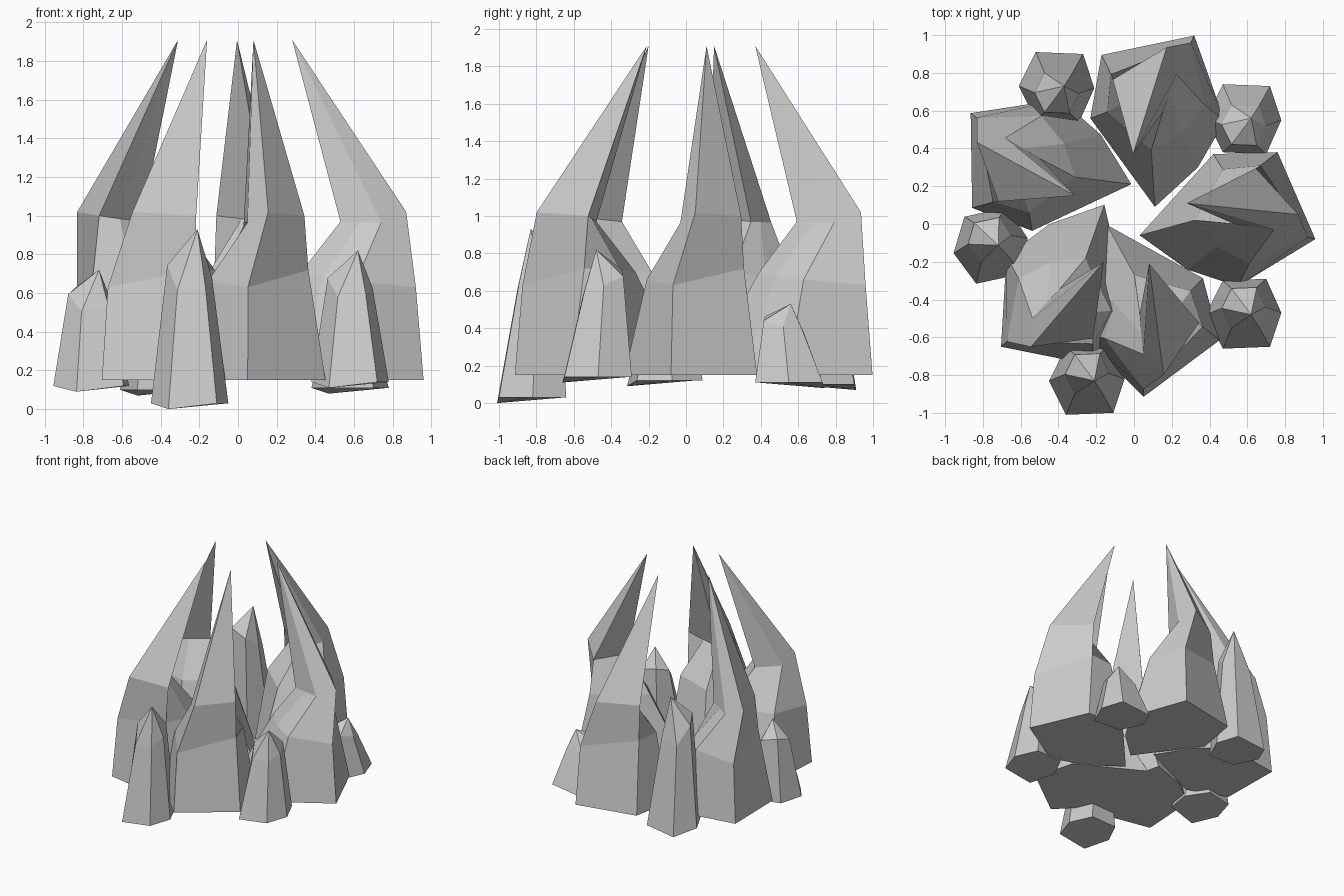
import bpy, bmesh
from math import radians
from mathutils import Matrix, Vector

if "Cube" in bpy.data.objects:
    bpy.data.objects.remove(bpy.data.objects["Cube"])


def loft(name, rings, tip, matrix):
    """Bridge equal-sized rings, cap the bottom and close onto a tip."""
    bm = bmesh.new()
    loops = [[bm.verts.new(p) for p in ring] for ring in rings]
    n = len(loops[0])
    top = bm.verts.new(tip)
    for lo, hi in zip(loops, loops[1:]):
        for i in range(n):
            j = (i + 1) % n
            bm.faces.new((lo[i], lo[j], hi[j], hi[i]))
    for i in range(n):
        bm.faces.new((loops[-1][i], loops[-1][(i + 1) % n], top))
    bm.faces.new(loops[0][::-1])
    bm.transform(matrix)
    bmesh.ops.recalc_face_normals(bm, faces=bm.faces)
    mesh = bpy.data.meshes.new(name)
    bm.to_mesh(mesh)
    bm.free()
    obj = bpy.data.objects.new(name, mesh)
    bpy.context.collection.objects.link(obj)
    return obj


# Large curved spike: base, shoulder and bend sections, pivoting about its tip
PIVOT = Vector((0.28, 0.11, 0))
BASE = [(.96, -.08, .15), (.76, .38, .15), (.42, .37, .15),
        (.03, -.06, .15), (.28, -.24, .15), (.55, -.33, .15)]
SHOULDER = [(.92, -.07, .63), (.67, .31, .72), (.47, .29, .72),
            (.32, .02, .70), (.44, -.12, .68), (.61, -.21, .66)]
BEND = [(.87, .05, 1.02), (.645, .295, 1.0), (.59, .15, .985),
        (.53, .0, .97), (.63, -.015, .967), (.74, -.03, .965)]
SPIKES = {  # tip x, tip y, turn
    "right_spike": (.28, .11, 0),
    "back_spike": (-.005, .37, 78.3),
    "left_spike": (-.31, .15, 157.4),
    "front_left_spike": (-.16, -.20, 235.2),
    "front_right_spike": (.08, -.21, 283.2),
}
for name, (x, y, turn) in SPIKES.items():
    m = (Matrix.Translation((x, y, 0)) @ Matrix.Rotation(radians(turn), 4, 'Z')
         @ Matrix.Translation(-PIVOT))
    loft(name, [BASE, SHOULDER, BEND], (.28, .11, 1.91), m)

# Small six-sided rocks around the ring, with off-centre peaks
HEX = [(-.11, -.19), (.14, -.18), (.20, 0), (.12, .18), (-.11, .17), (-.20, -.01)]
MID_Z = [.66, .68, .73, .80, .85, .80]
ROCKS = {  # centre x, y, bottom, top, y flip, turn
    "front_rock": (-.25, -.82, .00, .93, 1, 0),
    "front_right_rock": (.58, -.47, .11, .82, 1, 0),
    "back_right_rock": (.58, .55, .08, .53, -1, 0),
    "back_left_rock": (-.41, .72, .07, 1.13, -1, 0),
    "left_rock": (-.76, -.11, .09, .72, 1, 10),
}
for name, (x, y, z0, z1, flip, turn) in ROCKS.items():
    h = z1 - z0
    base = [(px, py, z0 + (0 if i == 0 else .03)) for i, (px, py) in enumerate(HEX)]
    mid = [(px * .58, py * .58 + .03, z0 + h * f) for (px, py), f in zip(HEX, MID_Z)]
    m = (Matrix.Translation((x, y, 0)) @ Matrix.Rotation(radians(turn), 4, 'Z')
         @ Matrix.Diagonal((1, flip, 1, 1)))
    loft(name, [base, mid], (.04, -.01, z1), m)
